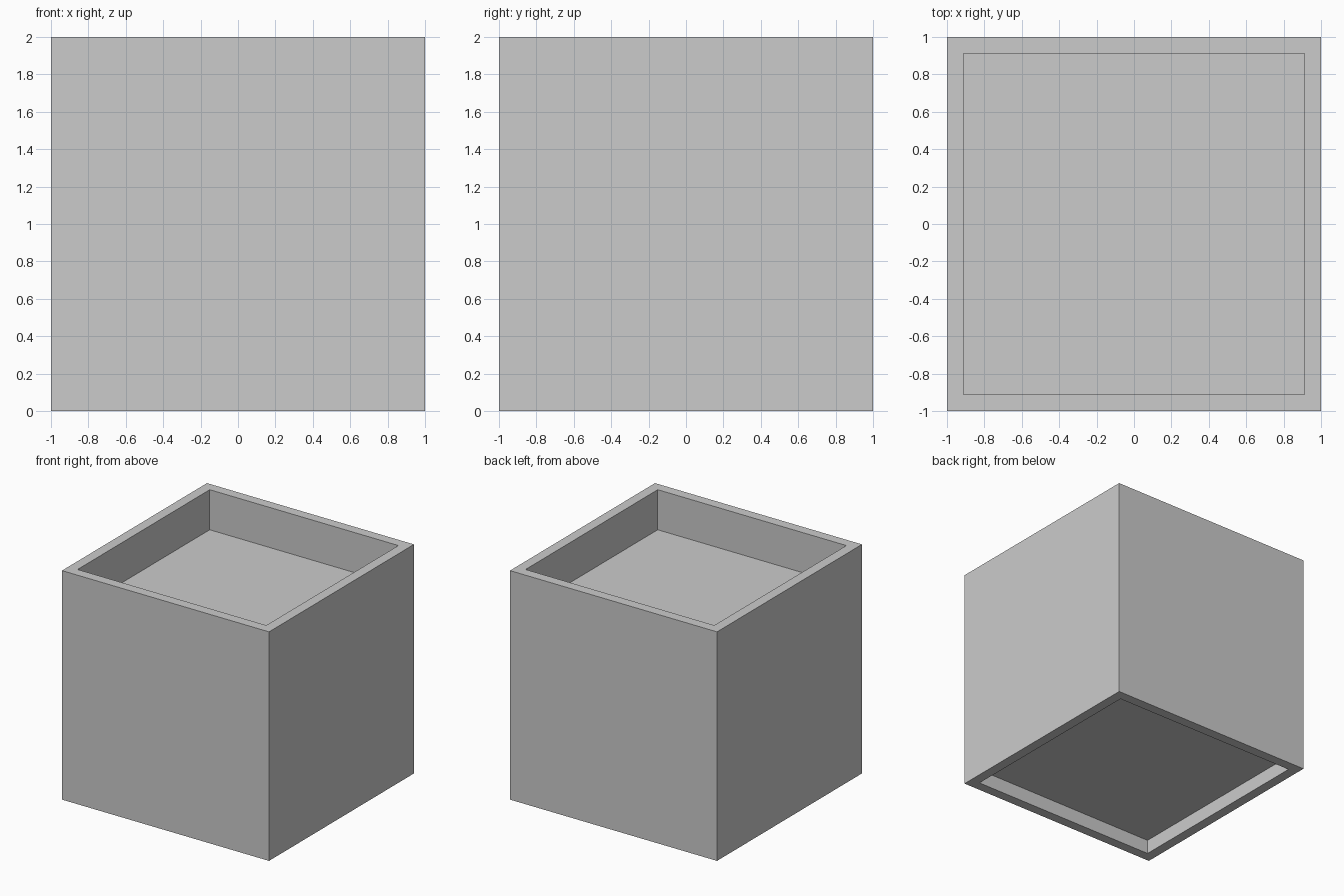
import bpy, bmesh

if "Cube" in bpy.data.objects:
    bpy.data.objects.remove(bpy.data.objects["Cube"])

WALL = 0.125          # rim thickness
TOP_DEPTH = 0.35      # recess in the top
BOTTOM_DEPTH = 0.125  # recess underneath

# Planter block: 2 x 2 x 2 cube standing on the ground
bm = bmesh.new()
bmesh.ops.create_cube(bm, size=2)
bmesh.ops.translate(bm, verts=bm.verts, vec=(0, 0, 1))


def recess(direction, depth):
    """Inset the top (+1) or bottom (-1) face and sink it inwards."""
    face = max(bm.faces, key=lambda f: f.calc_center_median().z * direction)
    bmesh.ops.inset_region(bm, faces=[face], thickness=WALL)
    floor = bmesh.ops.extrude_discrete_faces(bm, faces=[face])["faces"][0]
    bmesh.ops.translate(bm, verts=floor.verts, vec=(0, 0, -direction * depth))


# Deep tray on top, shallow hollow below
recess(1, TOP_DEPTH)
recess(-1, BOTTOM_DEPTH)
bmesh.ops.recalc_face_normals(bm, faces=bm.faces)

mesh = bpy.data.meshes.new("planter_box")
bm.to_mesh(mesh)
bm.free()
bpy.context.collection.objects.link(bpy.data.objects.new("planter_box", mesh))
